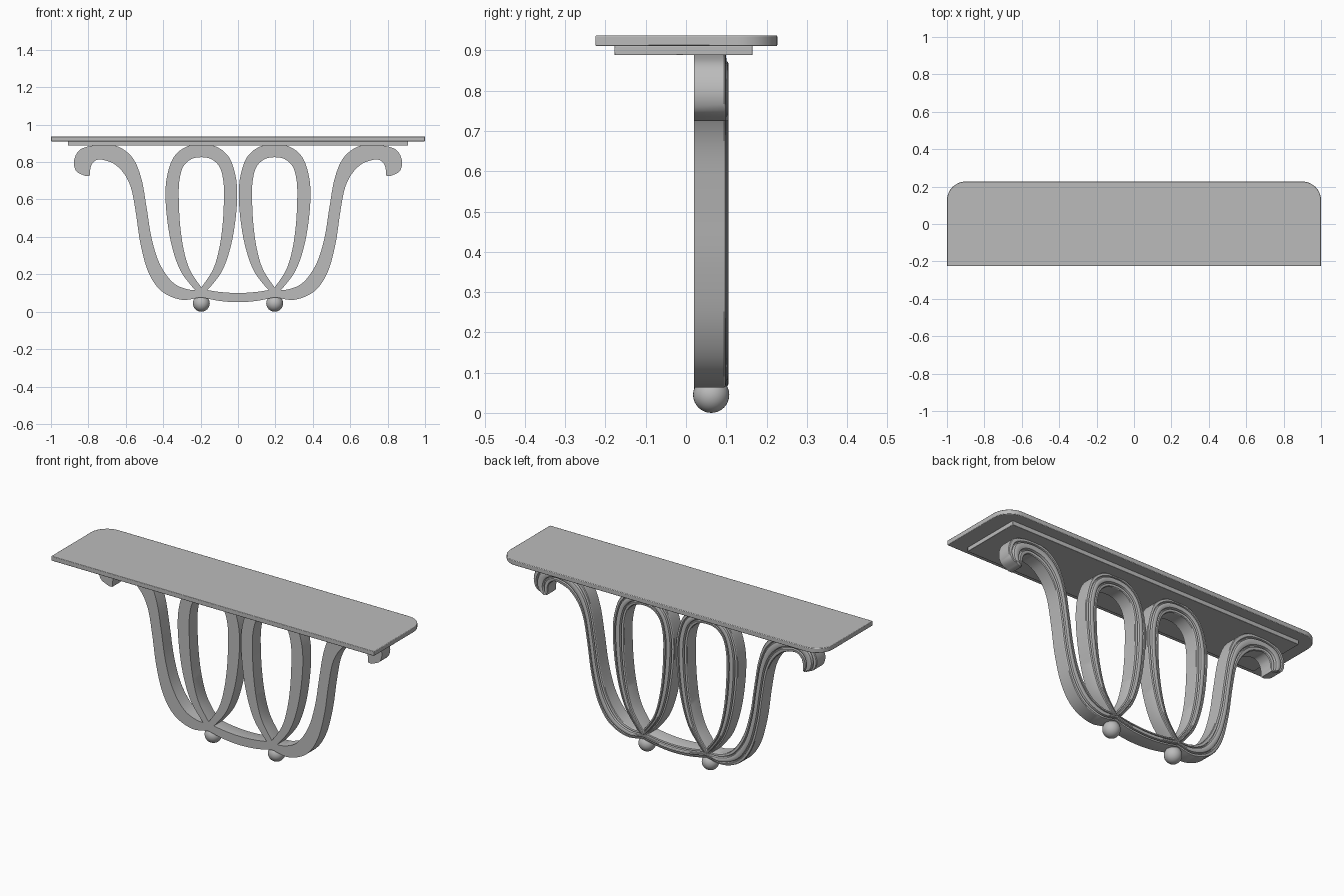
import bpy, bmesh, math
from mathutils import Vector

cube = bpy.data.objects.get("Cube")
if cube:
    bpy.data.objects.remove(cube, do_unlink=True)

grey = bpy.data.materials.new("plain grey")
grey.use_nodes = True
COLOUR = (0.5, 0.5, 0.5, 1)
grey.diffuse_color = COLOUR
grey.node_tree.nodes["Principled BSDF"].inputs["Base Color"].default_value = COLOUR


def finish(bm, name):
    bmesh.ops.recalc_face_normals(bm, faces=bm.faces[:])
    mesh = bpy.data.meshes.new(name)
    bm.to_mesh(mesh)
    bm.free()
    mesh.materials.append(grey)
    obj = bpy.data.objects.new(name, mesh)
    bpy.context.collection.objects.link(obj)
    bpy.ops.object.select_all(action='DESELECT')
    obj.select_set(True)
    bpy.context.view_layer.objects.active = obj
    bpy.ops.object.shade_smooth_by_angle(angle=math.radians(30))
    return obj


def smooth_rail(points, steps=6):
    """Catmull-Rom curve through (x, z) points."""
    p = [Vector(q) for q in points]
    p = [2 * p[0] - p[1]] + p + [2 * p[-1] - p[-2]]
    out = []
    for i in range(1, len(p) - 2):
        a, b, c, d = p[i - 1:i + 3]
        for s in range(steps):
            t = s / steps
            out.append(0.5 * (2 * b + (c - a) * t + (2 * a - 5 * b + 4 * c - d) * t ** 2
                              + (3 * b - a - 3 * c + d) * t ** 3))
    return out + [p[-2]]


# Moulded cross-section: position across the band, y depth (flat front, ridged back)
HALF = [(0, .02), (0, .094), (.04, .098), (.2, .1), (.24, .09), (.29, .09), (.33, .103), (.42, .106)]
SECTION = HALF + [(1 - t, y) for t, y in reversed(HALF)]


def band(name, rail_a, rail_b, sx=1, cx=0):
    """Sweep the section between two edge rails."""
    bm = bmesh.new()
    rings = []
    for a, b in zip(smooth_rail(rail_a), smooth_rail(rail_b)):
        ring = []
        for t, y in SECTION:
            q = a.lerp(b, t)
            ring.append(bm.verts.new((cx + sx * q.x, y, q.y)))
        rings.append(ring)
    n = len(SECTION)
    for r, s in zip(rings, rings[1:]):
        for i in range(n):
            j = (i + 1) % n
            bm.faces.new((r[i], r[j], s[j], s[i]))
    bm.faces.new(rings[0])
    bm.faces.new(rings[-1])
    return finish(bm, name)


def slab(name, hx, y0, y1, z0, z1, radius, bevel):
    """Flat board with its two back corners rounded."""
    bm = bmesh.new()
    outline = [(-hx, y0), (hx, y0)]
    for cx, start in ((hx - radius, 0), (radius - hx, 90)):
        for k in range(13):
            a = math.radians(start + 7.5 * k)
            outline.append((cx + radius * math.cos(a), y1 - radius + radius * math.sin(a)))
    base = bm.faces.new([bm.verts.new((x, y, z0)) for x, y in outline])
    top = bmesh.ops.extrude_face_region(bm, geom=[base])
    bmesh.ops.translate(bm, verts=[v for v in top["geom"] if isinstance(v, bmesh.types.BMVert)],
                        vec=(0, 0, z1 - z0))
    obj = finish(bm, name)
    mod = obj.modifiers.new("soft edge", 'BEVEL')
    mod.width, mod.segments, mod.limit_method = bevel, 2, 'ANGLE'


# Boards
slab("table_top", 1.0, -.225, .227, .911, .937, .1, .003)
slab("under_board", .91, -.178, .165, .888, .912, .004, .002)

# Scrolled side legs
LEG_A = [(.815, .725), (.864, .751), (.877, .805), (.848, .864), (.778, .888), (.698, .893),
         (.628, .877), (.559, .816), (.516, .709), (.489, .559), (.463, .398), (.42, .259),
         (.35, .158), (.27, .12), (.195, .117)]
LEG_B = [(.794, .725), (.791, .741), (.789, .767), (.778, .794), (.751, .813), (.714, .81),
         (.66, .789), (.607, .735), (.57, .655), (.545, .521), (.521, .361), (.479, .211),
         (.409, .11), (.302, .064), (.195, .078)]

# Half of a teardrop loop, top to bottom, around its own centre line
LOOP_OUT = [(0, .895), (.08, .882), (.145, .83), (.18, .74), (.192, .63), (.181, .48),
            (.155, .34), (.112, .22), (.05, .135), (.015, .1)]
LOOP_IN = [(0, .826), (.055, .815), (.097, .775), (.116, .71), (.121, .63), (.115, .48),
           (.096, .34), (.062, .225), (.0, .13), (-.02, .108)]


def whole(half):
    return [(-x, z) for x, z in reversed(half[1:])] + half


for side, s in (("left", 1), ("right", -1)):
    band(side + "_leg", LEG_A, LEG_B, s)
    band(side + "_loop", whole(LOOP_OUT), whole(LOOP_IN), s, s * .196)
    # Ball foot
    bm = bmesh.new()
    bmesh.ops.create_uvsphere(bm, u_segments=32, v_segments=16, radius=.045)
    bmesh.ops.translate(bm, verts=bm.verts, vec=(s * .196, .0625, .045))
    finish(bm, side + "_ball_foot")

# Sagging bar joining the legs
band("bottom_bar", whole([(0, .1), (.1, .106), (.2, .122)]), whole([(0, .051), (.1, .058), (.2, .078)]))
